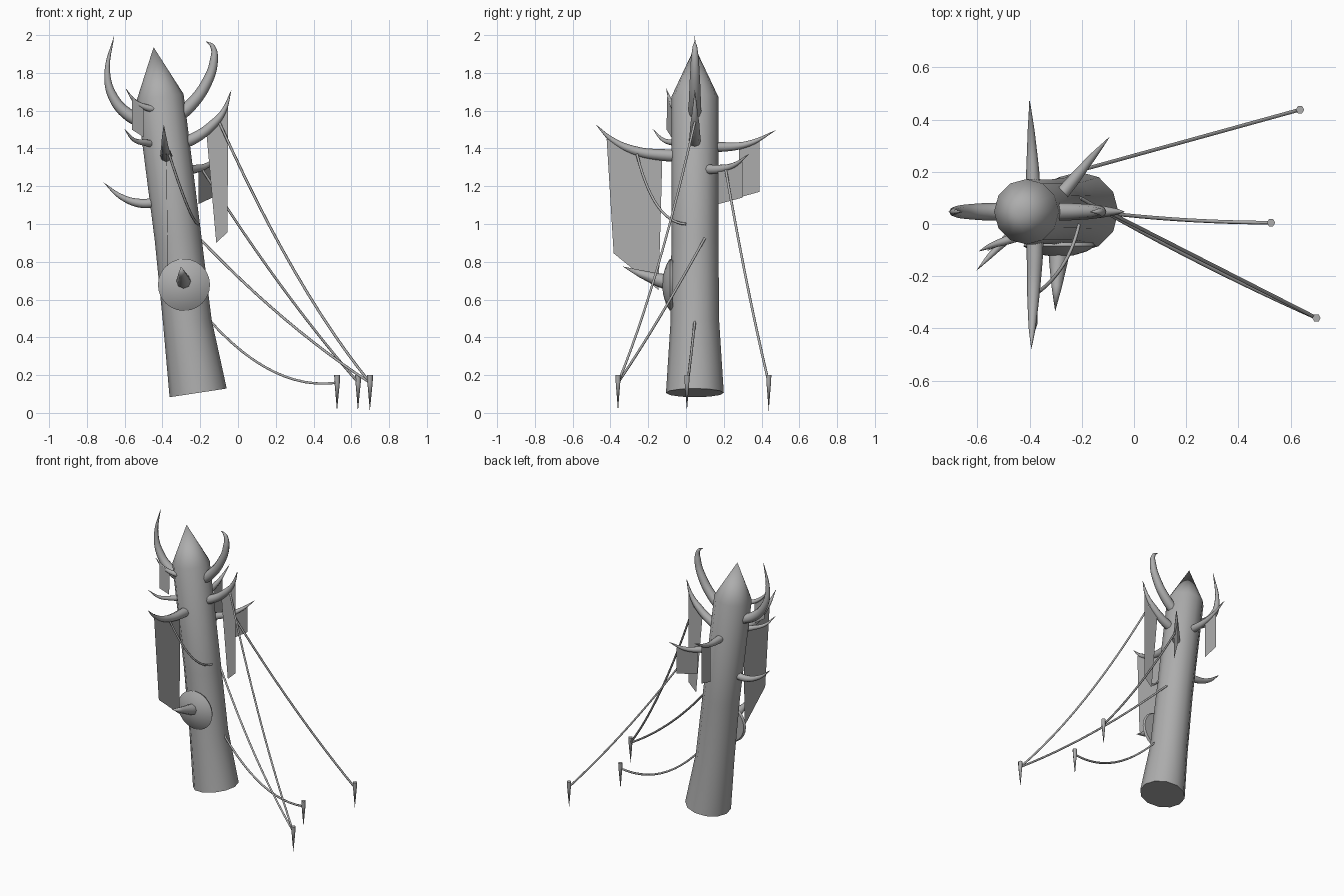
import bpy, bmesh, math
from mathutils import Vector

grey = bpy.data.materials.new('dark_grey')
grey.diffuse_color = (0.42, 0.42, 0.42, 1)


def tube(name, pts, radii, kind='BEZIER', ring=2, res=6):
    """Round sweep through points with one radius per point."""
    cu = bpy.data.curves.new(name, 'CURVE')
    cu.dimensions = '3D'
    cu.bevel_depth = 1.0
    cu.bevel_resolution = ring
    cu.resolution_u = res
    cu.use_fill_caps = True
    cu.materials.append(grey)
    sp = cu.splines.new(kind)
    if kind == 'BEZIER':
        sp.bezier_points.add(len(pts) - 1)
        for bp, p, r in zip(sp.bezier_points, pts, radii):
            bp.co = p
            bp.radius = r
            bp.handle_left_type = bp.handle_right_type = 'AUTO'
    else:
        sp.points.add(len(pts) - 1)
        for q, p, r in zip(sp.points, pts, radii):
            q.co = (*p, 1)
            q.radius = r
    ob = bpy.data.objects.new(name, cu)
    bpy.context.collection.objects.link(ob)
    bpy.ops.object.select_all(action='DESELECT')
    ob.select_set(True)
    bpy.context.view_layer.objects.active = ob
    bpy.ops.object.convert(target='MESH')
    # Close pointed ends into one vertex
    bm = bmesh.new()
    bm.from_mesh(ob.data)
    bmesh.ops.remove_doubles(bm, verts=bm.verts, dist=0.0022)
    bmesh.ops.recalc_face_normals(bm, faces=bm.faces)
    bm.to_mesh(ob.data)
    bm.free()
    bpy.ops.object.shade_smooth_by_angle(angle=math.radians(62))
    return ob


def tusk(name, pts, r):
    n = len(pts) - 1
    radii = [r * (1 - (i / n) ** 1.8) + 0.001 for i in range(n + 1)]
    tube(name, pts, radii)


def rope(name, a, b, sag, bow=(0, 0)):
    a, b = Vector(a), Vector(b)
    drop = Vector((bow[0], bow[1], -sag))
    pts = [a.lerp(b, i / 12) + drop * (4 * (i / 12) * (1 - i / 12)) for i in range(13)]
    tube(name, pts, [0.007] * 13, 'POLY', 1)


def banner(name, corners):
    me = bpy.data.meshes.new(name)
    me.from_pydata(corners, [], [(0, 1, 2, 3)])
    me.materials.append(grey)
    bpy.context.collection.objects.link(bpy.data.objects.new(name, me))


Y = 0.047

# Leaning post with sharpened top
tube('post', [(-0.211, Y, 0.106), (-0.268, Y, 0.48), (-0.318, Y, 0.93),
              (-0.412, Y, 1.672), (-0.446, Y, 1.936)],
     [0.153, 0.129, 0.124, 0.125, 0.001], 'POLY', 4)

# Tusks all around the post
tusk('tusk_top_left', [(-0.47, Y, 1.53), (-0.575, Y, 1.575), (-0.66, Y, 1.67),
                       (-0.692, Y, 1.80), (-0.656, Y, 1.998)], 0.035)
tusk('tusk_top_right', [(-0.33, Y, 1.56), (-0.25, Y, 1.63), (-0.17, Y, 1.74),
                        (-0.127, Y, 1.87), (-0.135, Y, 1.94), (-0.17, Y, 1.967)], 0.034)
tusk('tusk_right', [(-0.33, Y, 1.42), (-0.24, Y, 1.45), (-0.13, Y, 1.53),
                    (-0.075, Y, 1.60), (-0.035, Y, 1.71)], 0.032)
tusk('tusk_left', [(-0.42, Y, 1.115), (-0.52, Y, 1.11), (-0.62, Y, 1.145),
                   (-0.712, Y, 1.22)], 0.026)
tusk('tusk_front', [(-0.38, 0.0, 1.36), (-0.38, -0.12, 1.365), (-0.385, -0.26, 1.385),
                    (-0.39, -0.39, 1.445), (-0.393, -0.478, 1.527)], 0.033)
tusk('tusk_back', [(-0.385, 0.09, 1.415), (-0.388, 0.2, 1.408), (-0.393, 0.33, 1.425),
                   (-0.40, 0.478, 1.497)], 0.028)
tusk('tusk_back_right', [(-0.29, 0.10, 1.29), (-0.235, 0.165, 1.29), (-0.165, 0.25, 1.31),
                         (-0.092, 0.335, 1.372)], 0.026)
tusk('tusk_front_left_low', [(-0.45, -0.02, 1.425), (-0.49, -0.06, 1.43),
                             (-0.55, -0.12, 1.445), (-0.603, -0.178, 1.505)], 0.019)
tusk('tusk_front_left_high', [(-0.44, -0.045, 1.61), (-0.48, -0.06, 1.615),
                              (-0.545, -0.082, 1.65), (-0.595, -0.105, 1.718)], 0.019)

# Hide banners hanging from the tusks
banner('banner_front', [(-0.382, -0.42, 1.45), (-0.378, -0.125, 1.36),
                        (-0.370, -0.145, 0.65), (-0.37, -0.383, 0.845)])
banner('banner_right', [(-0.168, Y, 1.49), (-0.053, Y, 1.63),
                        (-0.055, Y, 0.957), (-0.115, Y, 0.90)])
banner('banner_back', [(-0.392, 0.28, 1.42), (-0.396, 0.39, 1.45),
                       (-0.396, 0.388, 1.17), (-0.392, 0.28, 1.14)])
banner('banner_back_right', [(-0.21, 0.17, 1.29), (-0.135, 0.30, 1.33),
                             (-0.135, 0.30, 1.14), (-0.21, 0.17, 1.105)])
banner('banner_front_left', [(-0.562, -0.10, 1.67), (-0.50, -0.075, 1.63),
                             (-0.50, -0.078, 1.46), (-0.562, -0.103, 1.50)])

# Domed shield with pointed spike
tube('shield', [(-0.286, y, 0.678) for y in (-0.07, -0.085, -0.105, -0.12, -0.128)],
     [0.13, 0.138, 0.105, 0.055, 0.001], 'POLY', 10)
tube('shield_spike', [(-0.286, -0.09, 0.69), (-0.29, -0.15, 0.705),
                      (-0.296, -0.24, 0.736), (-0.302, -0.335, 0.776)],
     [0.042, 0.035, 0.02, 0.001], 'POLY', 2)

# Ground stakes
stakes = [(0.699, -0.36), (0.636, 0.438), (0.525, 0.005)]
for i, (x, y) in enumerate(stakes):
    tube(f'stake_{i + 1}', [(x, y, 0.2), (x, y, 0.16), (x, y, 0.01)],
         [0.016, 0.014, 0.001], 'POLY', 1)
s1, s2, s3 = [(x, y, 0.16) for x, y in stakes]

# Guy ropes
rope('rope_right_tusk', (-0.10, Y, 1.54), s1, 0.10)
rope('rope_back_tusk', (-0.19, 0.21, 1.29), s2, 0.045)
rope('rope_post_middle', (-0.205, 0.10, 0.925), s1, 0.045, (0, -0.015))
rope('rope_post_low', (-0.148, Y, 0.487), s3, 0.105, (0, -0.01))
rope('rope_front_tusk', (-0.365, -0.26, 1.37), (-0.21, 0.0, 1.0), 0.09, (0.02, -0.02))
